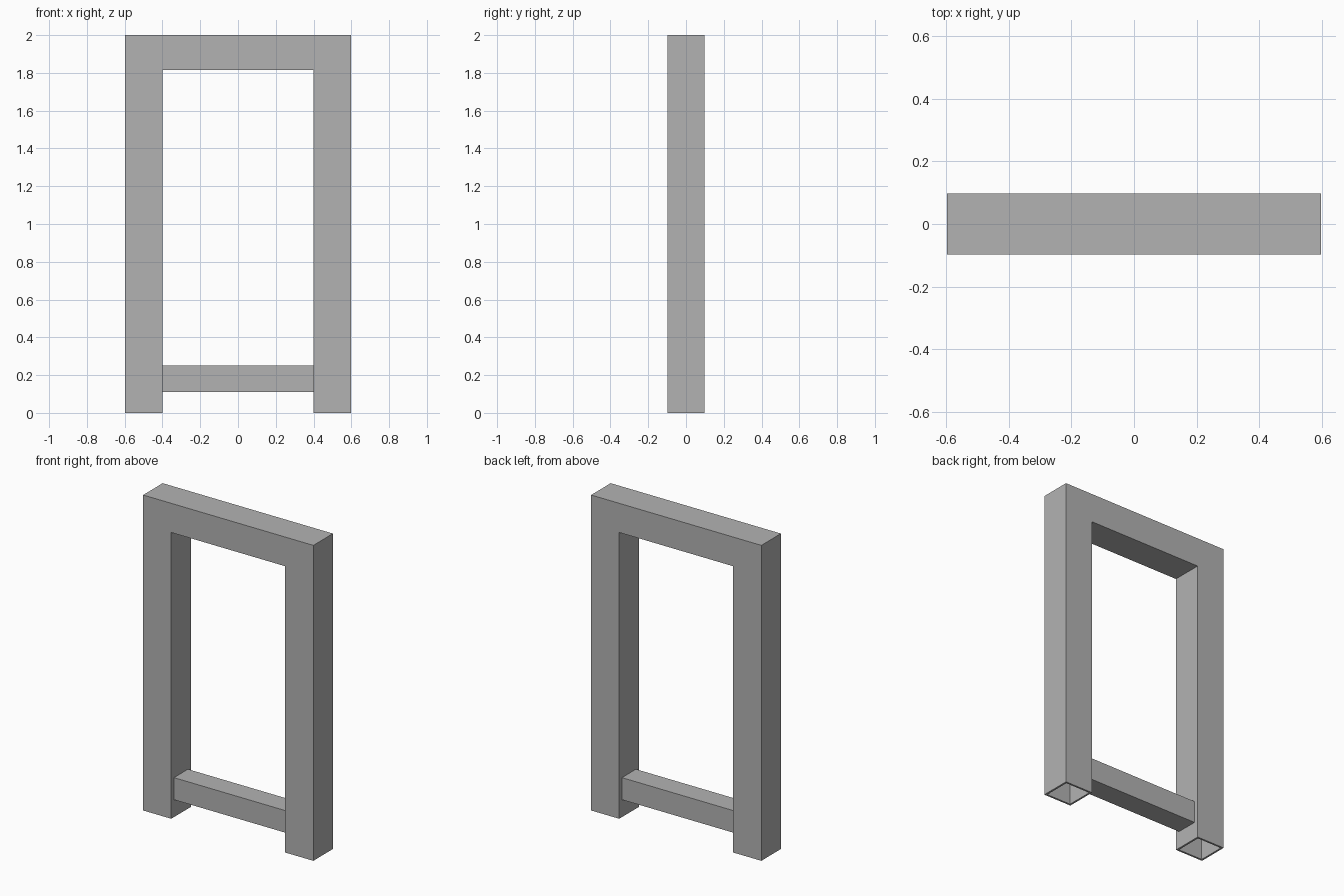
import bpy
import bmesh

cube = bpy.data.objects.get("Cube")
if cube:
    bpy.data.objects.remove(cube, do_unlink=True)

grey = bpy.data.materials.new("plain grey")
grey.use_nodes = True
colour = (0.45, 0.45, 0.45, 1)
grey.diffuse_color = colour
grey.node_tree.nodes["Principled BSDF"].inputs["Base Color"].default_value = colour

OUTER, INNER, DEPTH = 0.597, 0.4, 0.098
TOP, UNDER, WALL = 2.0, 1.815, 0.012


def add_object(name, bm):
    bmesh.ops.recalc_face_normals(bm, faces=bm.faces)
    mesh = bpy.data.meshes.new(name)
    bm.to_mesh(mesh)
    bm.free()
    mesh.materials.append(grey)
    obj = bpy.data.objects.new(name, mesh)
    bpy.context.collection.objects.link(obj)
    return obj


def arch_shell(bm, inset):
    """Upside-down U skin, left open under both legs."""
    o, i, d = OUTER - inset, INNER + inset, DEPTH - inset
    t, u = TOP - inset, UNDER + inset
    outline = [(-o, 0), (-o, t), (o, t), (o, 0), (i, 0), (i, u), (-i, u), (-i, 0)]
    front, back = [[bm.verts.new((x, y, z)) for x, z in outline] for y in (-d, d)]
    bm.faces.new(front)
    bm.faces.new(back[::-1])
    feet = []
    for a in range(len(outline)):
        b = (a + 1) % len(outline)
        ring = [front[a], front[b], back[b], back[a]]
        if outline[a][1] == 0 and outline[b][1] == 0:
            feet.append(ring)
        else:
            bm.faces.new(ring)
    return feet


# Hollow frame: outer skin, inner skin and the thin rims under the legs
bm = bmesh.new()
for outside, inside in zip(arch_shell(bm, 0), arch_shell(bm, WALL)):
    for a in range(4):
        b = (a + 1) % 4
        bm.faces.new((outside[a], outside[b], inside[b], inside[a]))
add_object("tube_frame", bm)

# Low crossbar between the legs
bm = bmesh.new()
bmesh.ops.create_cube(bm, size=1)
bmesh.ops.scale(bm, vec=(2 * INNER, 0.14, 0.14), verts=bm.verts)
bar = add_object("lower_crossbar", bm)
bar.location.z = 0.18
